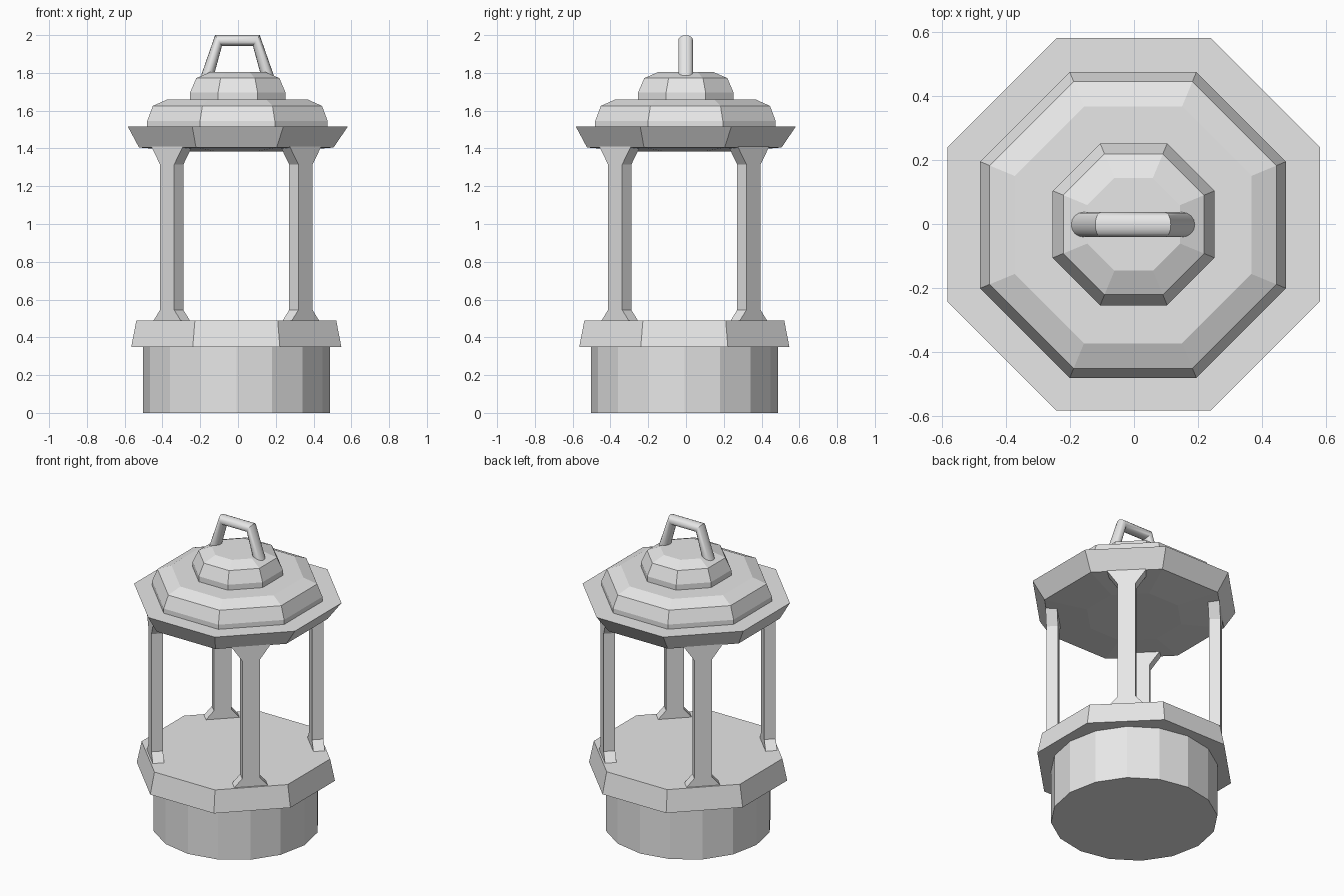
import bpy, bmesh, math
from mathutils import Vector

cube = bpy.data.objects.get("Cube")
if cube:
    bpy.data.objects.remove(cube, do_unlink=True)

# Single grey finish
GREY = (0.8, 0.8, 0.8, 1.0)
metal = bpy.data.materials.new("plain grey")
metal.use_nodes = True
metal.diffuse_color = GREY
metal.node_tree.nodes["Principled BSDF"].inputs["Base Color"].default_value = GREY


def loft(name, rings):
    """Join matching rings of points with quads and cap both ends."""
    bm = bmesh.new()
    loops = [[bm.verts.new(p) for p in ring] for ring in rings]
    for a, b in zip(loops, loops[1:]):
        n = len(a)
        for i in range(n):
            j = (i + 1) % n
            bm.faces.new((a[i], a[j], b[j], b[i]))
    bm.faces.new(loops[0])
    bm.faces.new(loops[-1])
    bmesh.ops.recalc_face_normals(bm, faces=bm.faces)
    mesh = bpy.data.meshes.new(name)
    bm.to_mesh(mesh)
    bm.free()
    mesh.materials.append(metal)
    obj = bpy.data.objects.new(name, mesh)
    bpy.context.collection.objects.link(obj)
    return obj


def polygon(radius, z, shift, sides, turn=0.0):
    step = math.tau / sides
    return [(radius * math.cos(step * (i + turn)) + shift,
             radius * math.sin(step * (i + turn)) + shift, z) for i in range(sides)]


def octagon_stack(name, profile):
    """Profile rows: distance to the flat side, height, sideways shift."""
    k = 1 / math.cos(math.pi / 8)
    return loft(name, [polygon(a * k, z, s, 8, 0.5) for a, z, s in profile])


SHIFT = -0.009

# Base drum and the deck on top of it
loft("base_drum", [polygon(0.495, z, SHIFT, 16) for z in (0, 0.36)])
octagon_stack("deck", [(0.556, 0.35, SHIFT), (0.529, 0.49, SHIFT)])

# Roof rim with a shallow belly, then two domed tiers
octagon_stack("roof_rim", [(0.27, 1.385, SHIFT), (0.515, 1.405, SHIFT), (0.582, 1.515, -0.001)])
octagon_stack("lower_dome", [(0.478, 1.51, -0.003), (0.478, 1.545, -0.003),
                             (0.448, 1.625, -0.003), (0.37, 1.66, -0.003)])
octagon_stack("upper_dome", [(0.253, 1.655, -0.001), (0.253, 1.695, -0.001),
                             (0.22, 1.772, -0.001), (0.145, 1.805, -0.001)])

# Four diagonal posts, flared sideways at foot and head
POST = [(0.105, 0.485), (0.053, 0.545), (0.053, 1.315), (0.118, 1.41)]
for side_x, side in ((1, "left"), (-1, "right")):
    for side_y, end in ((1, "back"), (-1, "front")):
        out = Vector((side_x, side_y, 0)).normalized()
        across = Vector((-out.y, out.x, 0))
        centre = Vector((SHIFT, SHIFT, 0))
        loft(f"{end}_{side}_post", [
            [centre + out * r + across * w * s + Vector((0, 0, z))
             for r, s in ((0.518, -1), (0.518, 1), (0.449, 1), (0.449, -1))]
            for w, z in POST])

# Carrying handle: oval bar with mitred corners
outer = [(-0.193, 1.785), (-0.118, 2.0), (0.118, 2.0), (0.193, 1.785)]
inner = [(-0.125, 1.785), (-0.082, 1.943), (0.082, 1.943), (0.125, 1.785)]
rings = []
for o, i in zip(outer, inner):
    ring = []
    for n in range(16):
        t = math.tau * n / 16
        mix = (1 + math.cos(t)) / 2
        ring.append((i[0] + (o[0] - i[0]) * mix - 0.003, 0.039 * math.sin(t) - 0.002,
                     i[1] + (o[1] - i[1]) * mix))
    rings.append(ring)
handle = loft("handle", rings)
for poly in handle.data.polygons:
    poly.use_smooth = True
bpy.ops.object.select_all(action='DESELECT')
handle.select_set(True)
bpy.context.view_layer.objects.active = handle
bpy.ops.object.shade_smooth_by_angle(angle=math.radians(30))
